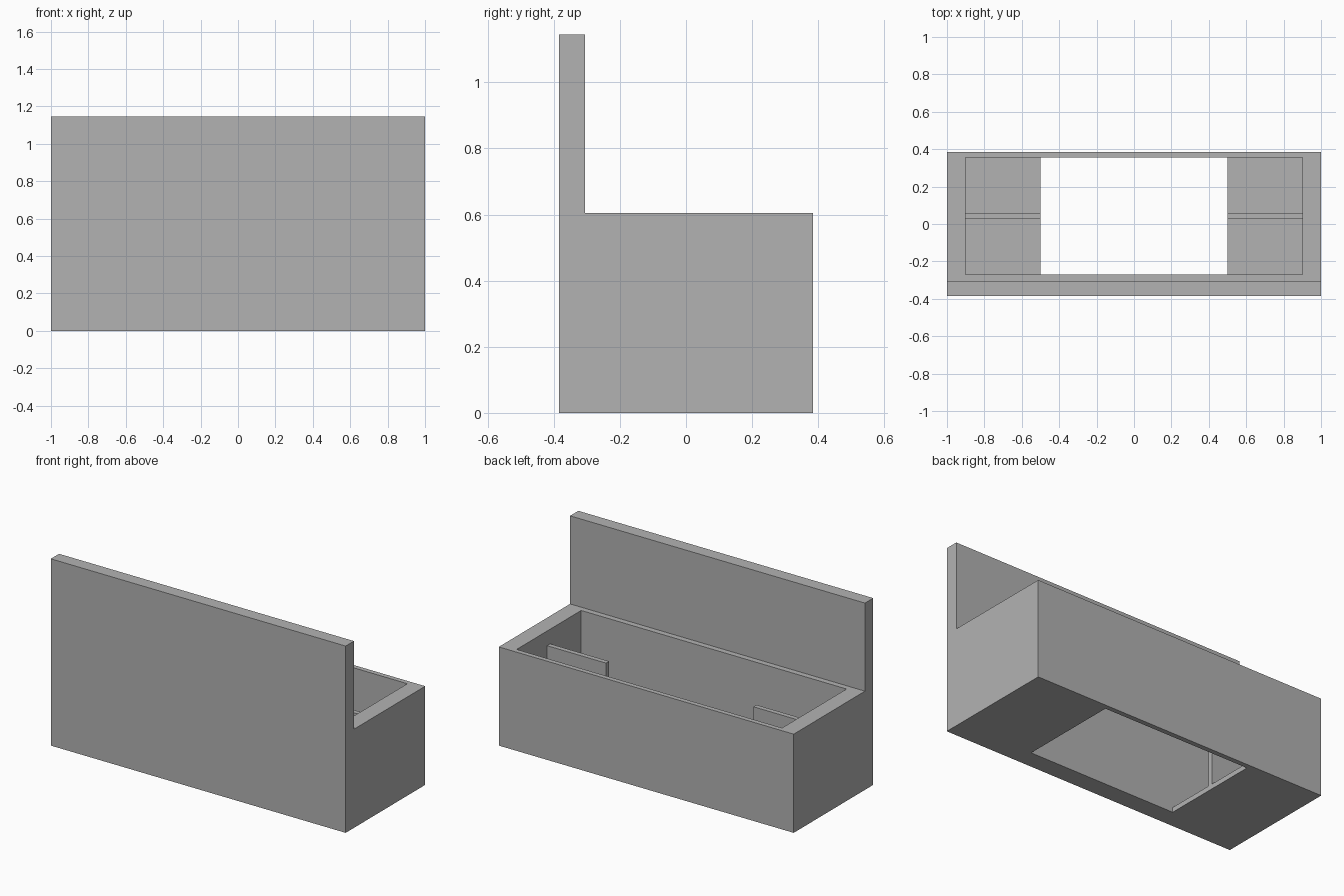
import bpy
import bmesh
from mathutils import Vector

cube = bpy.data.objects.get("Cube")
if cube:
    bpy.data.objects.remove(cube, do_unlink=True)

grey = bpy.data.materials.new("plain_grey")
grey.use_nodes = True
colour = (0.448, 0.448, 0.448, 1)
grey.diffuse_color = colour
grey.node_tree.nodes["Principled BSDF"].inputs["Base Color"].default_value = colour


def extrude_profile(name, points, sweep):
    """Make a solid by sweeping a closed outline along a vector."""
    bm = bmesh.new()
    face = bm.faces.new([bm.verts.new(p) for p in points])
    swept = bmesh.ops.extrude_face_region(bm, geom=[face], use_keep_orig=True)
    moved = [v for v in swept["geom"] if isinstance(v, bmesh.types.BMVert)]
    bmesh.ops.translate(bm, verts=moved, vec=Vector(sweep))
    bmesh.ops.recalc_face_normals(bm, faces=bm.faces)
    mesh = bpy.data.meshes.new(name)
    bm.to_mesh(mesh)
    bm.free()
    mesh.materials.append(grey)
    obj = bpy.data.objects.new(name, mesh)
    bpy.context.collection.objects.link(obj)
    return obj


FRONT, BACK = -0.385, 0.385
RIM, TOP, FLOOR = 0.605, 1.145, 0.03
IN_FRONT, IN_BACK = -0.27, 0.355
IN_X, HOLE_X = 0.9, 0.5

# Box body with the tall front panel, as one L-shaped side profile
side = [(FRONT, 0), (BACK, 0), (BACK, RIM), (-0.305, RIM), (-0.305, TOP), (FRONT, TOP)]
body = extrude_profile("box_with_tall_panel", [(-1, y, z) for y, z in side], (2, 0, 0))

# Stepped cutter: wide cavity above the floor, narrower opening through it
half = [(HOLE_X, -0.1), (HOLE_X, FLOOR), (IN_X, FLOOR), (IN_X, RIM + 0.1)]
step = half + [(-x, z) for x, z in reversed(half)]
cutter = extrude_profile("cavity_cutter", [(x, IN_FRONT, z) for x, z in step],
                         (0, IN_BACK - IN_FRONT, 0))
cutter.hide_render = True

cut = body.modifiers.new("cavity", "BOOLEAN")
cut.operation = "DIFFERENCE"
cut.solver = "EXACT"
cut.object = cutter
bpy.context.view_layer.objects.active = body
bpy.ops.object.modifier_apply(modifier=cut.name)
bpy.data.objects.remove(cutter, do_unlink=True)

# Thin upright divider at each end of the cavity
for name, s in (("left_divider", 1), ("right_divider", -1)):
    outline = [(HOLE_X, FLOOR), (IN_X, FLOOR), (IN_X, 0.515), (HOLE_X, 0.515)]
    extrude_profile(name, [(s * x, 0.03, z) for x, z in outline], (0, 0.03, 0))
